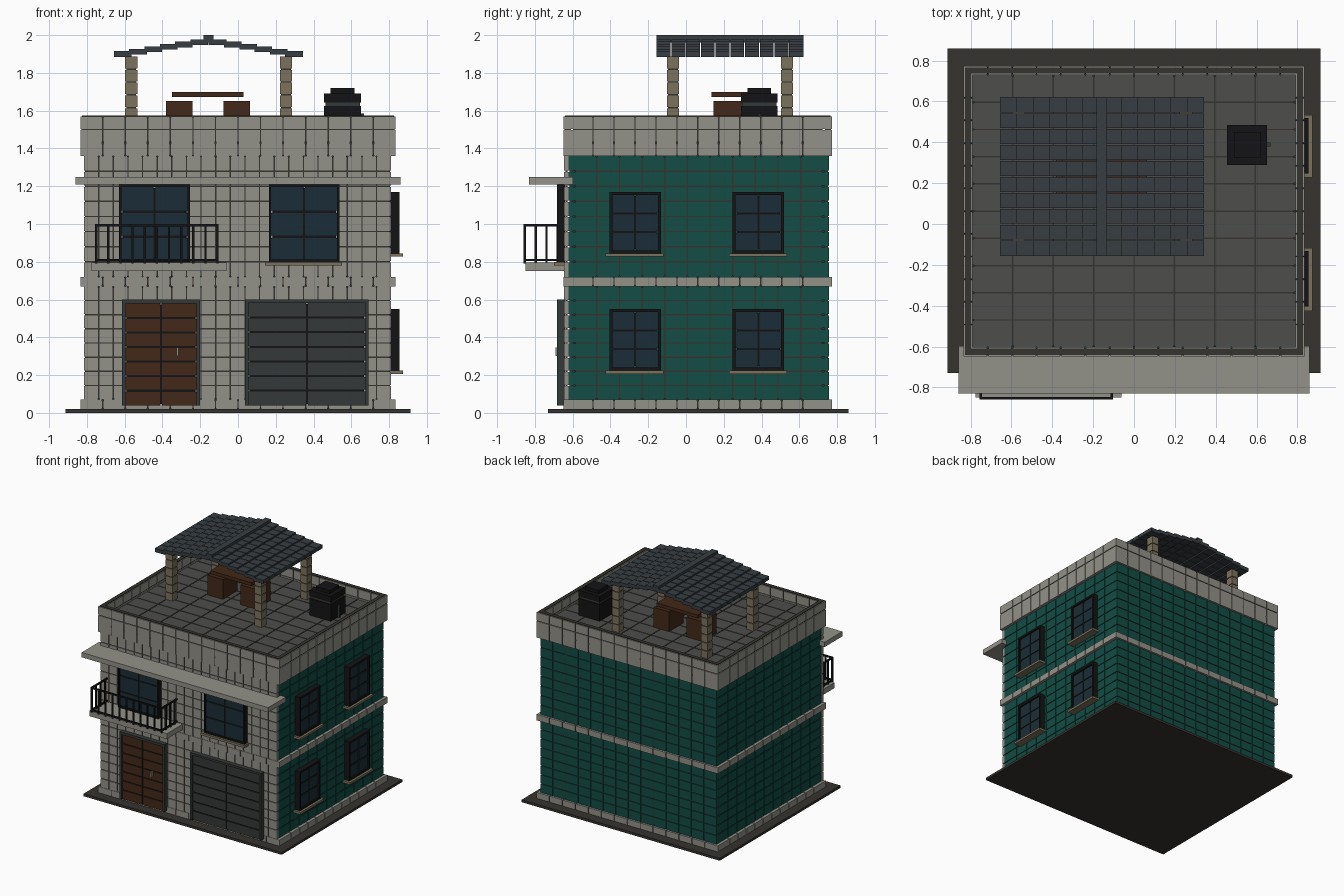
import bpy, bmesh
from mathutils import Vector, Matrix

if "Cube" in bpy.data.objects:
    bpy.data.objects.remove(bpy.data.objects["Cube"])


def material(name, rgb):
    m = bpy.data.materials.new(name)
    m.diffuse_color = (*rgb, 1)
    m.use_nodes = True
    m.node_tree.nodes["Principled BSDF"].inputs["Base Color"].default_value = m.diffuse_color
    return m


STONE = material("stone", (0.29, 0.285, 0.25))
GREEN = material("green_tile", (0.006, 0.075, 0.06))
MORTAR = material("mortar", (0.036, 0.033, 0.028))
DECK = material("deck_tile", (0.075, 0.077, 0.072))
WOOD = material("wood", (0.055, 0.022, 0.009))
BLACK = material("black_metal", (0.007, 0.007, 0.008))
GLASS = material("glass", (0.011, 0.027, 0.038))
STEEL = material("shutter_grey", (0.036, 0.04, 0.04))
ROOF = material("roof_tile", (0.038, 0.048, 0.055))
BEIGE = material("beige_stone", (0.2, 0.17, 0.11))


def boxes(name, parts):
    """One object from (low corner, high corner, material) boxes."""
    bm, mats = bmesh.new(), []
    for lo, hi, mat in parts:
        if mat not in mats:
            mats.append(mat)
        lo, hi = Vector(lo), Vector(hi)
        m = Matrix.Translation((lo + hi) / 2) @ Matrix.Diagonal((*(hi - lo), 1))
        for v in bmesh.ops.create_cube(bm, size=1, matrix=m)["verts"]:
            for f in v.link_faces:
                f.material_index = mats.index(mat)
    me = bpy.data.meshes.new(name)
    bm.to_mesh(me)
    bm.free()
    for mat in mats:
        me.materials.append(mat)
    ob = bpy.data.objects.new(name, me)
    bpy.context.collection.objects.link(ob)
    return ob


def tiled(lo, hi, n, mat, joint=MORTAR, gap=0.007, inset=0.006):
    """A block split into n tiles per axis, with a recessed joint core."""
    parts = []
    if joint:
        parts.append(([a + inset for a in lo], [b - inset for b in hi], joint))
    for i in range(n[0]):
        for j in range(n[1]):
            for k in range(n[2]):
                a, b = [], []
                for ax, c in enumerate((i, j, k)):
                    s = (hi[ax] - lo[ax]) / n[ax]
                    a.append(lo[ax] + c * s + (gap / 2 if c else 0))
                    b.append(lo[ax] + (c + 1) * s - (gap / 2 if c < n[ax] - 1 else 0))
                parts.append((a, b, mat))
    return parts


def ring(name, x, y0, y1, z0, z1, t, nx, ny, nz, mat):
    """Four tiled walls round the building."""
    p = tiled((-x, y0, z0), (x, y0 + t, z1), (nx, 1, nz), mat)
    p += tiled((-x, y1 - t, z0), (x, y1, z1), (nx, 1, nz), mat)
    for s in (-x, x - t):
        p += tiled((s, y0 + t, z0), (s + t, y1 - t, z1), (1, ny, nz), mat)
    return boxes(name, p)


# Ground slab and building core
boxes("ground_slab", [((-0.913, -0.73, 0), (0.913, 0.86, 0.02), MORTAR)])
boxes("building_core", [((-0.79, -0.60, 0.02), (0.79, 0.735, 1.45), MORTAR)])

# Tiled walls, stone front and stone bands
for name, z0, z1 in (("lower", 0.07, 0.67), ("upper", 0.72, 1.36)):
    ring(name + "_green_walls", 0.811, -0.622, 0.757, z0, z1, 0.03, 14, 11, 8, GREEN)
    boxes(name + "_stone_front",
          tiled((-0.815, -0.645, z0), (0.811, -0.622, z1), (21, 1, 8), STONE))
for name, z0, z1, nz in (("base_band", 0.02, 0.07, 1), ("middle_band", 0.67, 0.72, 1),
                         ("cornice", 1.36, 1.43, 1), ("parapet", 1.43, 1.57, 2)):
    ring(name, 0.835, -0.648, 0.774, z0, z1, 0.045, 14, 12, nz, STONE)
X, Y0, Y1, T = 0.827, -0.64, 0.766, 0.03
boxes("parapet_coping", [((-X, y, 1.56), (X, y + T, 1.575), MORTAR) for y in (Y0, Y1 - T)]
      + [((x, Y0 + T, 1.56), (x + T, Y1 - T, 1.575), MORTAR) for x in (-X, X - T)])
boxes("roof_deck", tiled((-0.79, -0.603, 1.44), (0.79, 0.729, 1.485), (8, 10, 1), DECK))

# Canopy over the front
boxes("front_canopy", [((-0.86, -0.83, 1.21), (0.86, -0.597, 1.25), STONE)])


def framed(name, x0, x1, z0, z1, n, mat, frame, back=-0.64, front=-0.683, w=0.013):
    """Panelled opening with a raised surround, facing the front."""
    parts = tiled((x0 + w, front + 0.012, z0), (x1 - w, back, z1 - w), n, mat, BLACK, 0.011)
    parts += [((x, front, z0), (x + w, back, z1), frame) for x in (x0, x1 - w)]
    parts.append(((x0 + w, front, z1 - w), (x1 - w, back, z1), frame))
    return parts


# Door, garage shutter and front windows
boxes("front_door", framed("d", -0.615, -0.20, 0.04, 0.60, (2, 1, 7), WOOD, STEEL, w=0.02))
boxes("door_handle", [((-0.325, -0.692, 0.30), (-0.315, -0.665, 0.345), STONE)])
boxes("garage_shutter", framed("g", 0.038, 0.692, 0.04, 0.60, (2, 1, 7), STEEL, STEEL, w=0.018))
for name, x0 in (("left", -0.63), ("right", 0.163)):
    boxes(name + "_front_window",
          framed("w", x0, x0 + 0.375, 0.80, 1.21, (2, 1, 3), GLASS, BLACK)
          + [((x0, -0.683, 0.80), (x0 + 0.375, -0.64, 0.813), BLACK)])
boxes("front_window_sill", [((0.143, -0.70, 0.78), (0.55, -0.64, 0.80), BEIGE)])

# Right side windows
for floor, z0 in (("lower", 0.225), ("upper", 0.845)):
    for place, y0 in (("front", -0.405), ("back", 0.247)):
        y1, z1, w = y0 + 0.272, z0 + 0.325, 0.016
        p = tiled((0.80, y0 + w, z0 + w), (0.842, y1 - w, z1 - w), (1, 2, 3), GLASS, BLACK, 0.011)
        p += [((0.80, y, z0), (0.855, y + w, z1), BLACK) for y in (y0, y1 - w)]
        p += [((0.80, y0 + w, z), (0.855, y1 - w, z + w), BLACK) for z in (z0, z1 - w)]
        boxes(f"{floor}_{place}_side_window", p)
        boxes(f"{floor}_{place}_side_sill",
              [((0.80, y0 - 0.02, z0 - 0.018), (0.874, y1 + 0.015, z0), BEIGE)])

# Balcony slab and railing
boxes("balcony_slab", [((-0.775, -0.85, 0.75), (-0.06, -0.64, 0.795), STONE)])
L, R, F, r = -0.757, -0.102, -0.86, 0.012
rail = []
for z in (0.803, 0.988):
    rail.append(((L, F, z), (R, F + r, z + r), BLACK))
    rail += [((x, F + r, z), (x + r, -0.65, z + r), BLACK) for x in (L, R - r)]
for i in range(11):
    x = L + i * (R - r - L) / 10
    rail.append(((x, F + 0.001, 0.79), (x + r, F + r, 0.99), BLACK))
for x in (L, R - r):
    rail += [((x, F + i * 0.058, 0.79), (x + r, F + i * 0.058 + r, 0.99), BLACK) for i in (1, 2, 3)]
boxes("balcony_railing", rail)

# Roof shelter: brick posts and stepped tile gable
for i, x in enumerate((-0.597, 0.222)):
    for j, y in enumerate((-0.10, 0.503)):
        boxes(f"shelter_post_{i}_{j}",
              tiled((x, y, 1.48), (x + 0.064, y + 0.064, 1.888), (1, 1, 6), BEIGE))
cx, step = -0.157, 0.081
for side, name in ((-1, "left"), (1, "right")):
    p = []
    for i in range(6):
        outer, inner = cx + side * (0.5 - i * step), cx + side * (0.5 - (i + 1) * step - 0.012)
        z = 1.885 + i * 0.0125
        p += tiled((min(outer, inner), -0.157, z), (max(outer, inner), 0.622, z + 0.03),
                   (1, 10, 1), ROOF, None, 0.005)
    boxes(name + "_shelter_roof", p)
boxes("shelter_ridge", [((cx - 0.026, -0.157, 1.96), (cx + 0.026, 0.622, 2.0), ROOF)])

# Table and two box seats
boxes("table_top", [((-0.35, 0.135, 1.672), (0.03, 0.345, 1.70), WOOD)])
for name, x in (("left_seat", -0.382), ("right_seat", -0.078)):
    boxes(name, [((x, 0.145, 1.48), (x + 0.141, 0.335, 1.65), WOOD)])

# Water tank
boxes("water_tank", [((0.456, 0.29, 1.48), (0.652, 0.485, 1.625), BLACK),
                     ((0.462, 0.296, 1.625), (0.646, 0.479, 1.643), STEEL),
                     ((0.456, 0.29, 1.643), (0.652, 0.485, 1.692), BLACK),
                     ((0.49, 0.325, 1.692), (0.618, 0.45, 1.72), BLACK),
                     ((0.65, 0.38, 1.48), (0.668, 0.398, 1.585), STEEL)])
